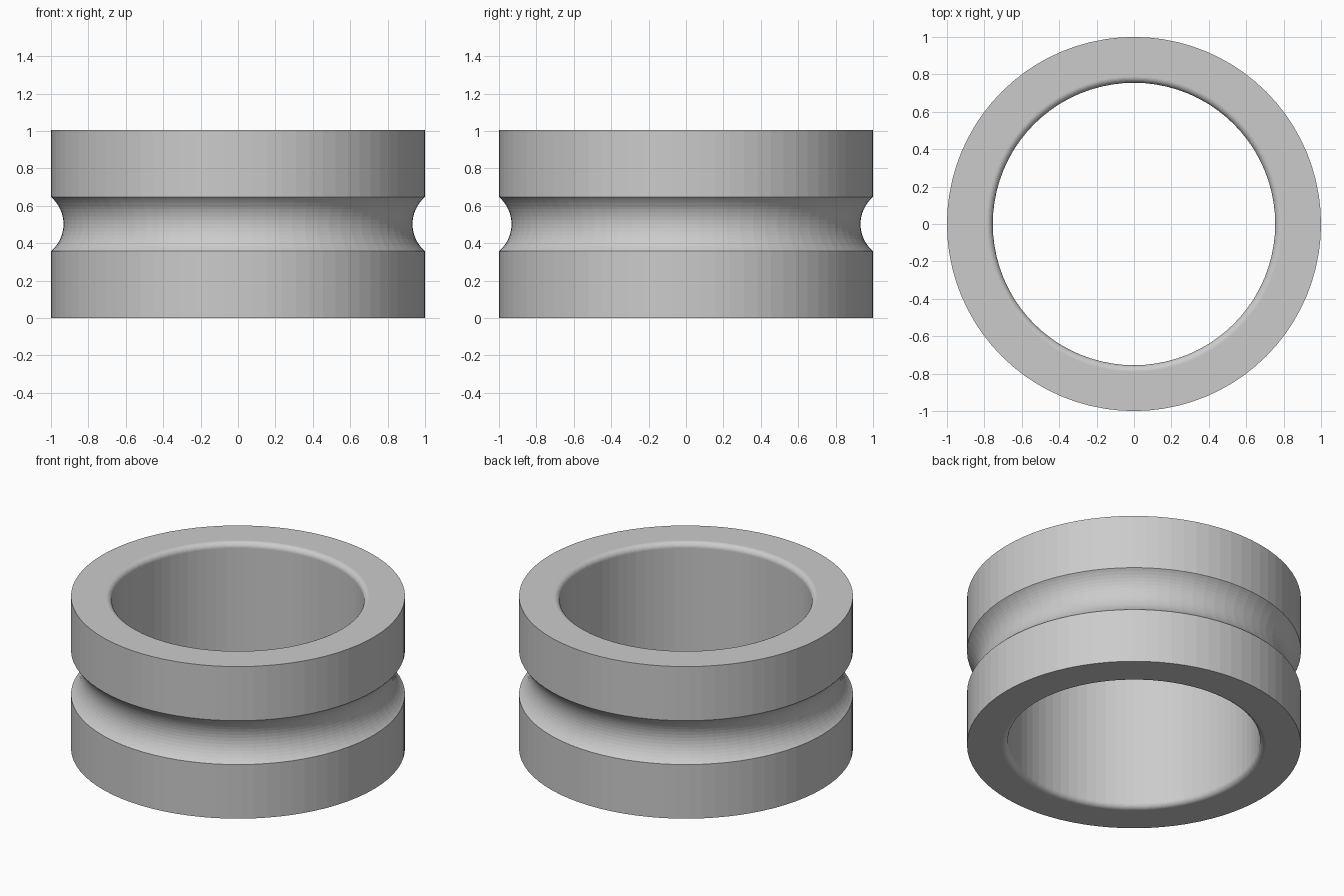
import bpy, bmesh, math

cube = bpy.data.objects.get("Cube")
if cube:
    bpy.data.objects.remove(cube, do_unlink=True)

HEIGHT, OUTER, INNER = 1.005, 1.0, 0.755
FILLET = 0.035                      # rounding of the bore's rims
GROOVE_HALF, GROOVE_DEPTH = 0.145, 0.067
SEGMENTS = 80

grey = bpy.data.materials.new("plain grey")
grey.use_nodes = True
colour = (0.6, 0.6, 0.6, 1)
grey.diffuse_color = colour
grey.node_tree.nodes["Principled BSDF"].inputs["Base Color"].default_value = colour


def arc(cx, cz, radius, start, end, steps):
    """Points (radius, height) along an arc, angles in radians."""
    angles = [start + (end - start) * i / steps for i in range(steps + 1)]
    return [(cx + radius * math.cos(a), cz + radius * math.sin(a)) for a in angles]


# Closed cross-section: outer wall with round groove, then bore with soft rims
groove_r = (GROOVE_HALF ** 2 + GROOVE_DEPTH ** 2) / (2 * GROOVE_DEPTH)
half_angle = math.asin(GROOVE_HALF / groove_r)
profile = [(OUTER, 0)]
profile += arc(OUTER - GROOVE_DEPTH + groove_r, HEIGHT / 2, groove_r,
               math.pi + half_angle, math.pi - half_angle, 16)
profile += [(OUTER, HEIGHT)]
profile += arc(INNER + FILLET, HEIGHT - FILLET, FILLET, math.pi / 2, math.pi, 8)
profile += arc(INNER + FILLET, FILLET, FILLET, math.pi, 1.5 * math.pi, 8)

# Revolve the cross-section about the z axis
bm = bmesh.new()
verts = [bm.verts.new((r, 0, z)) for r, z in profile]
edges = [bm.edges.new((v, verts[i - 1])) for i, v in enumerate(verts)]
bmesh.ops.spin(bm, geom=verts + edges, cent=(0, 0, 0), axis=(0, 0, 1),
               angle=2 * math.pi, steps=SEGMENTS, use_merge=True)
bmesh.ops.remove_doubles(bm, verts=bm.verts, dist=0.0001)
bmesh.ops.recalc_face_normals(bm, faces=bm.faces)

mesh = bpy.data.meshes.new("grooved_ring")
bm.to_mesh(mesh)
bm.free()
mesh.materials.append(grey)
ring = bpy.data.objects.new("grooved_ring", mesh)
bpy.context.collection.objects.link(ring)
